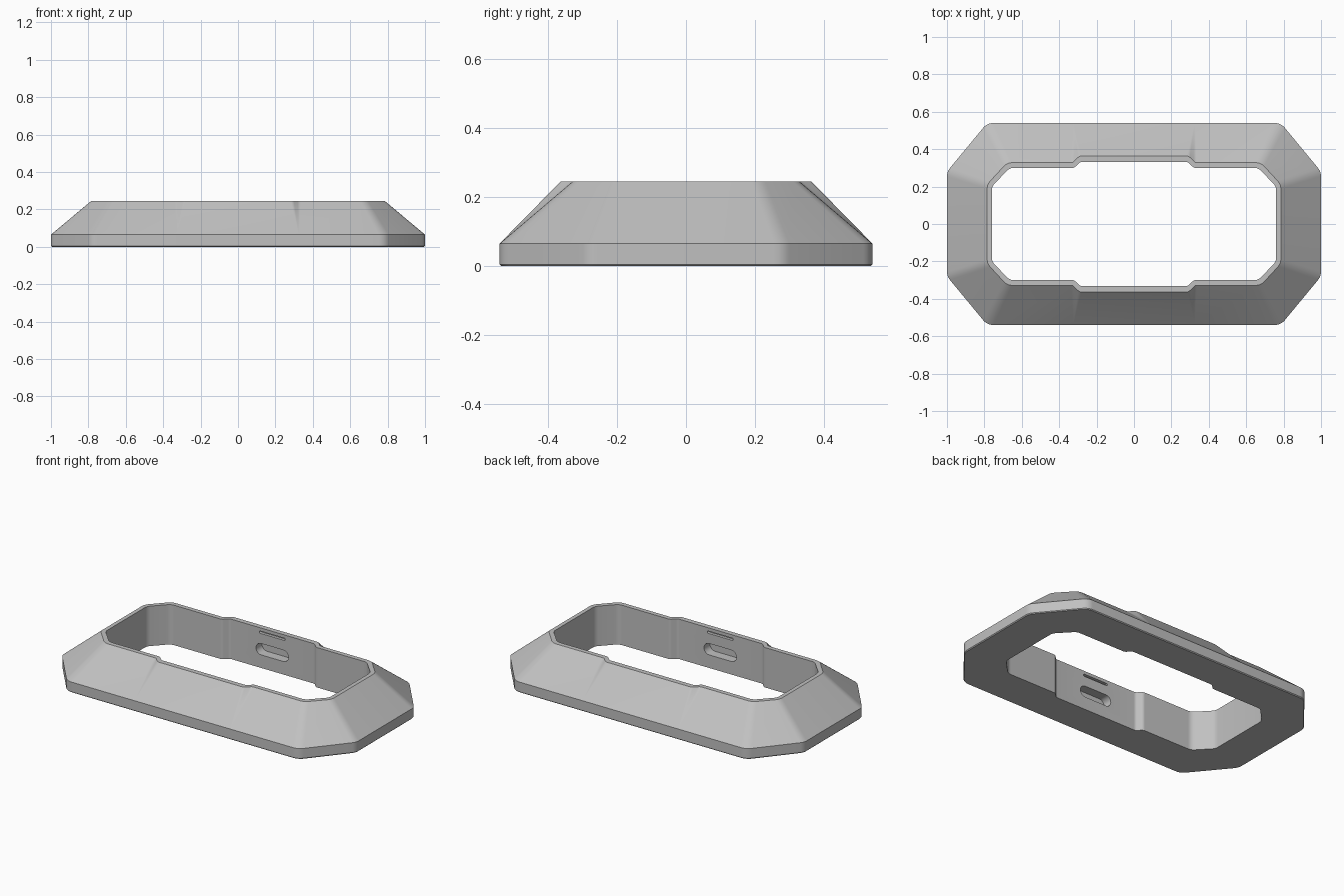
import bpy, bmesh, math
from mathutils import Vector

cube = bpy.data.objects.get("Cube")
if cube:
    bpy.data.objects.remove(cube, do_unlink=True)

grey = bpy.data.materials.new("light grey plastic")
grey.use_nodes = True
colour = (0.53, 0.53, 0.53, 1)
grey.diffuse_color = colour
grey.node_tree.nodes["Principled BSDF"].inputs["Base Color"].default_value = colour

HEIGHT, SKIRT, SEGMENTS = 0.245, 0.065, 5


def mirrored(quarter):
    """Complete a counter-clockwise outline from its +x +y quarter."""
    half = quarter + [(-x, y, r) for x, y, r in reversed(quarter)]
    return half + [(-x, -y, r) for x, y, r in half]


def rounded(outline):
    """Round each corner; every outline gets the same number of points."""
    points = []
    for i, (x, y, r) in enumerate(outline):
        p = Vector((x, y))
        a = Vector(outline[i - 1][:2]) - p
        b = Vector(outline[(i + 1) % len(outline)][:2]) - p
        if r == 0:
            points += [p] * (SEGMENTS + 1)
            continue
        turn = math.pi - a.angle(b)
        reach = r * math.tan(turn / 2)
        start, end = p + a.normalized() * reach, p + b.normalized() * reach
        centre = p + (a.normalized() + b.normalized()).normalized() * r / math.cos(turn / 2)
        for k in range(SEGMENTS + 1):
            t = k / SEGMENTS
            arm_a, arm_b = start - centre, end - centre
            points.append(centre + (arm_a * math.sin((1 - t) * turn)
                                    + arm_b * math.sin(t * turn)) / math.sin(turn))
    return points


def new_object(name, bm):
    mesh = bpy.data.meshes.new(name)
    bm.to_mesh(mesh)
    bm.free()
    obj = bpy.data.objects.new(name, mesh)
    bpy.context.collection.objects.link(obj)
    mesh.materials.append(grey)
    return obj


# Outlines: skirt, underside edge, rim outside and opening
def skirt(inset):
    return rounded(mirrored([(1 - inset, 0.28, 0.07), (0.785, 0.54 - inset, 0.07),
                             (0.325, 0.54 - inset, 0), (0.325, 0.54 - inset, 0)]))


rim = rounded(mirrored([(0.785, 0.212, 0.06), (0.678, 0.328, 0.06),
                        (0.327, 0.328, 0.025), (0.292, 0.363, 0.025)]))
opening = rounded(mirrored([(0.76, 0.2, 0.05), (0.665, 0.3, 0.05),
                            (0.32, 0.3, 0.025), (0.288, 0.332, 0.025)]))

# Frame: loft the outlines into a closed ring
rings = [(skirt(0.005), 0), (skirt(0), 0.005), (skirt(0), SKIRT),
         (rim, HEIGHT), (opening, HEIGHT), (opening, 0)]
bm = bmesh.new()
loops = [[bm.verts.new((p.x, p.y, z)) for p in pts] for pts, z in rings]
for j, low in enumerate(loops):
    high = loops[(j + 1) % len(loops)]
    for i in range(len(low)):
        n = (i + 1) % len(low)
        bm.faces.new((low[i], low[n], high[n], high[i]))
bmesh.ops.remove_doubles(bm, verts=bm.verts, dist=0.0001)
bmesh.ops.recalc_face_normals(bm, faces=bm.faces)
frame = new_object("frame", bm)


# Slots: rounded bars reaching into both long inner walls
def cut_slot(name, width, height, z, reach):
    bm = bmesh.new()
    r = height / 2
    profile = []
    for side, turn in ((1, -math.pi / 2), (-1, math.pi / 2)):
        for k in range(13):
            a = turn + math.pi * k / 12
            profile.append((side * (width / 2 - r) + r * math.cos(a), z + r * math.sin(a)))
    face = bm.faces.new([bm.verts.new((x, -reach, h)) for x, h in profile])
    out = bmesh.ops.extrude_face_region(bm, geom=[face])
    moved = [v for v in out["geom"] if isinstance(v, bmesh.types.BMVert)]
    bmesh.ops.translate(bm, verts=moved, vec=(0, 2 * reach, 0))
    bmesh.ops.recalc_face_normals(bm, faces=bm.faces)
    cutter = new_object(name, bm)
    cutter.hide_render = True
    mod = frame.modifiers.new(name, 'BOOLEAN')
    mod.operation, mod.solver, mod.object = 'DIFFERENCE', 'EXACT', cutter
    bpy.ops.object.modifier_apply(modifier=name)
    bpy.data.objects.remove(cutter, do_unlink=True)


bpy.ops.object.select_all(action='DESELECT')
frame.select_set(True)
bpy.context.view_layer.objects.active = frame
cut_slot("port_slot", 0.22, 0.07, 0.115, 0.39)
cut_slot("vent_slit", 0.175, 0.014, 0.218, 0.35)
bpy.ops.object.shade_smooth_by_angle(angle=math.radians(25))
